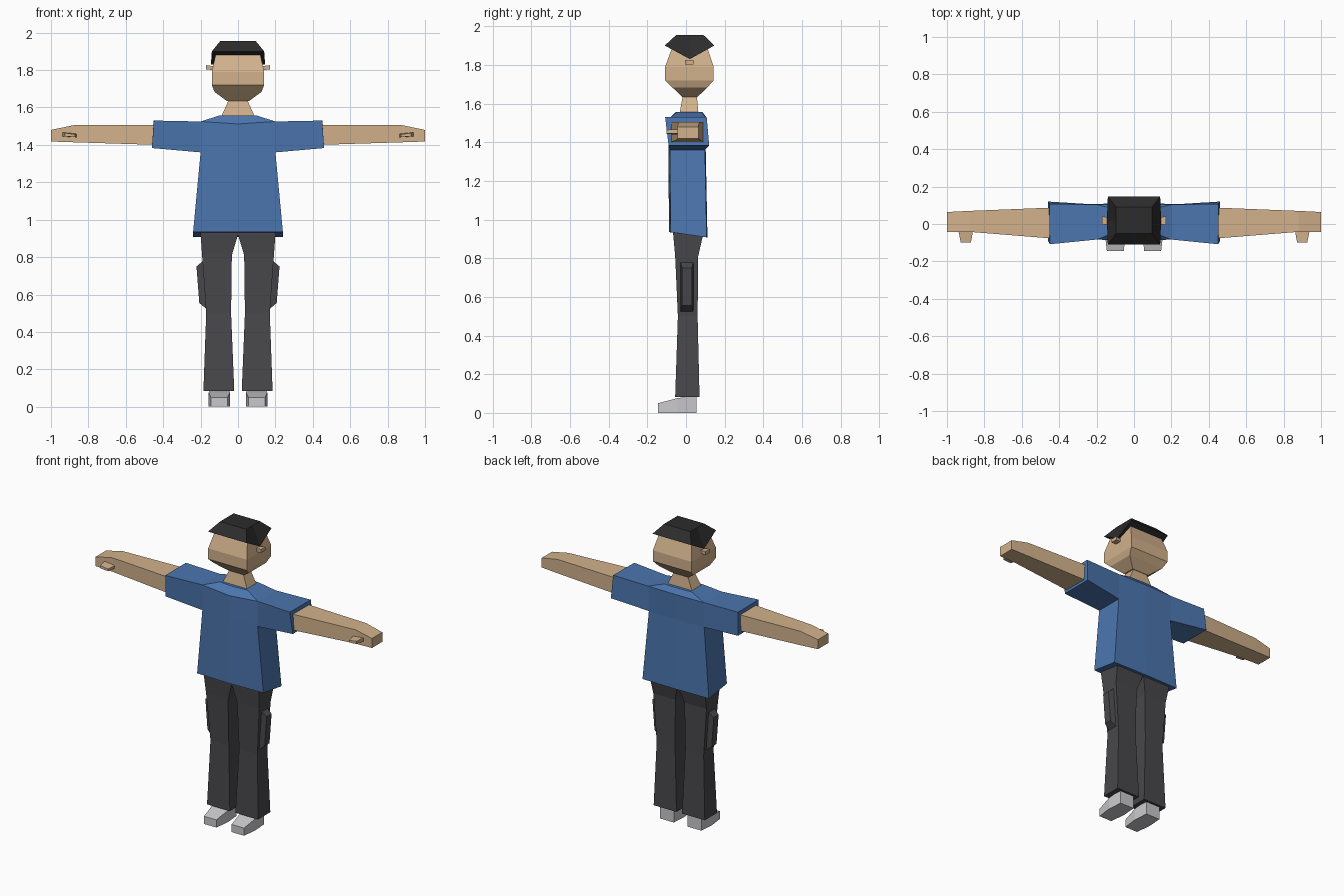
import bpy, bmesh

if "Cube" in bpy.data.objects:
    bpy.data.objects.remove(bpy.data.objects["Cube"])


def material(name, rgb):
    m = bpy.data.materials.new(name)
    m.diffuse_color = (*rgb, 1)
    m.use_nodes = True
    m.node_tree.nodes["Principled BSDF"].inputs["Base Color"].default_value = m.diffuse_color
    return m


SKIN = material("skin", (0.645, 0.445, 0.262))
BLUE = material("shirt_blue", (0.072, 0.181, 0.429))
DARK = material("trouser_grey", (0.065, 0.063, 0.07))
BLACK = material("hair_black", (0.025, 0.025, 0.025))
PALE = material("shoe_grey", (0.58, 0.58, 0.61))


def cap(bm, v):
    # six-sided ends are folded along the middle
    if len(v) == 6:
        bm.faces.new((v[0], v[1], v[2], v[5]))
        bm.faces.new((v[2], v[3], v[4], v[5]))
    else:
        bm.faces.new(v)


def loft(bm, rings, start=True, end=True):
    rows = [[bm.verts.new(p) for p in r] for r in rings]
    n = len(rows[0])
    for a, b in zip(rows, rows[1:]):
        for i in range(n):
            j = (i + 1) % n
            bm.faces.new((a[i], a[j], b[j], b[i]))
    if start:
        cap(bm, rows[0])
    if end:
        cap(bm, rows[-1])


def finish(bm, name, mat):
    bmesh.ops.remove_doubles(bm, verts=bm.verts, dist=0.0005)
    bmesh.ops.recalc_face_normals(bm, faces=bm.faces)
    me = bpy.data.meshes.new(name)
    bm.to_mesh(me)
    bm.free()
    me.materials.append(mat)
    bpy.context.collection.objects.link(bpy.data.objects.new(name, me))


def part(name, rings, mat):
    bm = bmesh.new()
    loft(bm, rings)
    finish(bm, name, mat)


def flat(z, x0, x1, y0, y1):
    """Horizontal rectangle."""
    return [(x0, y0, z), (x1, y0, z), (x1, y1, z), (x0, y1, z)]


def upright(x, y0, y1, z0, z1):
    """Rectangle facing sideways."""
    return [(x, y0, z0), (x, y0, z1), (x, y1, z1), (x, y1, z0)]


def mirrored(s, rings):
    return [[(s * x, y, z) for x, y, z in r] for r in rings]


# Head and neck
part("head", [flat(1.635, -.06, .06, -.02, .06),
              flat(1.683, -.125, .125, -.07, .11),
              flat(1.72, -.14, .14, -.108, .143),
              flat(1.79, -.14, .14, -.108, .143),
              flat(1.895, -.117, .117, -.07, .108)], SKIN)
part("neck", [flat(1.54, -.095, .095, -.035, .065),
              flat(1.65, -.045, .045, -.015, .055)], SKIN)


# Hair cap with a point over each ear
def hair_ring(x, y0, y1, z, zmid, xmid):
    return [(-x, y0, z), (x, y0, z), (xmid, .02, zmid),
            (x, y1, z), (-x, y1, z), (-xmid, .02, zmid)]


part("hair", [hair_ring(.14, -.11, .146, 1.9, 1.83, .145),
              hair_ring(.095, -.05, .09, 1.955, 1.955, .095)], BLACK)


# Shirt: body with slightly peaked middle, then open-ended sleeves welded on
def body_ring(x, yf, yb, zf, zb, zmid, bulge=.008):
    return [(x, yb, zb), (x, yf, zf), (0, yf - bulge, zmid),
            (-x, yf, zf), (-x, yb, zb), (0, yb + bulge / 2, zb)]


bm = bmesh.new()
loft(bm, [body_ring(.24, -.08, .107, .935, .908, .935),
          body_ring(.2, -.083, .098, 1.36, 1.36, 1.36),
          body_ring(.2, -.083, .104, 1.525, 1.525, 1.512),
          body_ring(.1, -.045, .08, 1.557, 1.557, 1.557)])
armholes = [f for f in bm.faces
            if all(abs(abs(v.co.x) - .2) < .001 and v.co.z > 1.3 for v in f.verts)
            and abs(f.calc_center_median().x) > .19]
bmesh.ops.delete(bm, geom=armholes, context='FACES_ONLY')
for s in (1, -1):
    cuff = [(.46, -.09, 1.383), (.45, -.108, 1.53), (.452, .107, 1.53), (.46, .12, 1.383)]
    side = [(.2, -.083, 1.36), (.2, -.083, 1.525), (.2, .104, 1.525), (.2, .098, 1.36)]
    loft(bm, mirrored(s, [side, cuff]), start=False)
finish(bm, "shirt", BLUE)

for s, tag in ((1, "left"), (-1, "right")):
    # Ear
    part("ear_" + tag, mirrored(s, [upright(.12, 0, .035, 1.80, 1.82),
                                    upright(.17, -.005, .04, 1.803, 1.826)]), SKIN)
    # Arm with hand and thumb
    part("arm_" + tag, mirrored(s, [upright(.43, -.078, .088, 1.4, 1.505),
                                    upright(.88, -.042, .07, 1.414, 1.505),
                                    upright(1.0, -.043, .064, 1.418, 1.48)]), SKIN)
    thumb = [[(.86, -.03, 1.44), (.94, -.03, 1.445), (.94, -.03, 1.468), (.86, -.03, 1.46)],
             [(.872, -.1, 1.442), (.926, -.1, 1.446), (.926, -.1, 1.464), (.872, -.1, 1.456)]]
    part("thumb_" + tag, mirrored(s, thumb), SKIN)
    # Trouser leg
    part("trouser_leg_" + tag, mirrored(s, [flat(.96, 0, .2, -.066, .09),
                                            flat(.92, 0, .2, -.066, .088),
                                            flat(.81, .033, .192, -.056, .063),
                                            flat(.5, .037, .17, -.042, .06),
                                            flat(.083, .02, .185, -.056, .07)]), DARK)
    # Side pocket, sloping with the thigh
    outer = [(.222, -.02, .75), (.222, .03, .75), (.207, .03, .555), (.207, -.02, .555)]
    inner = [(.18, -.03, .785), (.18, .04, .785), (.16, .04, .515), (.16, -.03, .515)]
    part("pocket_" + tag, mirrored(s, [inner, outer]), DARK)
    # Shoe
    shoe = [[(x0, y, 0), (x1, y, 0), (x1, y, z), (x0, y, z)]
            for x0, x1, y, z in ((.055, .145, -.145, .05), (.043, .157, -.045, .076),
                                 (.05, .15, .055, .09))]
    part("shoe_" + tag, mirrored(s, shoe), PALE)
